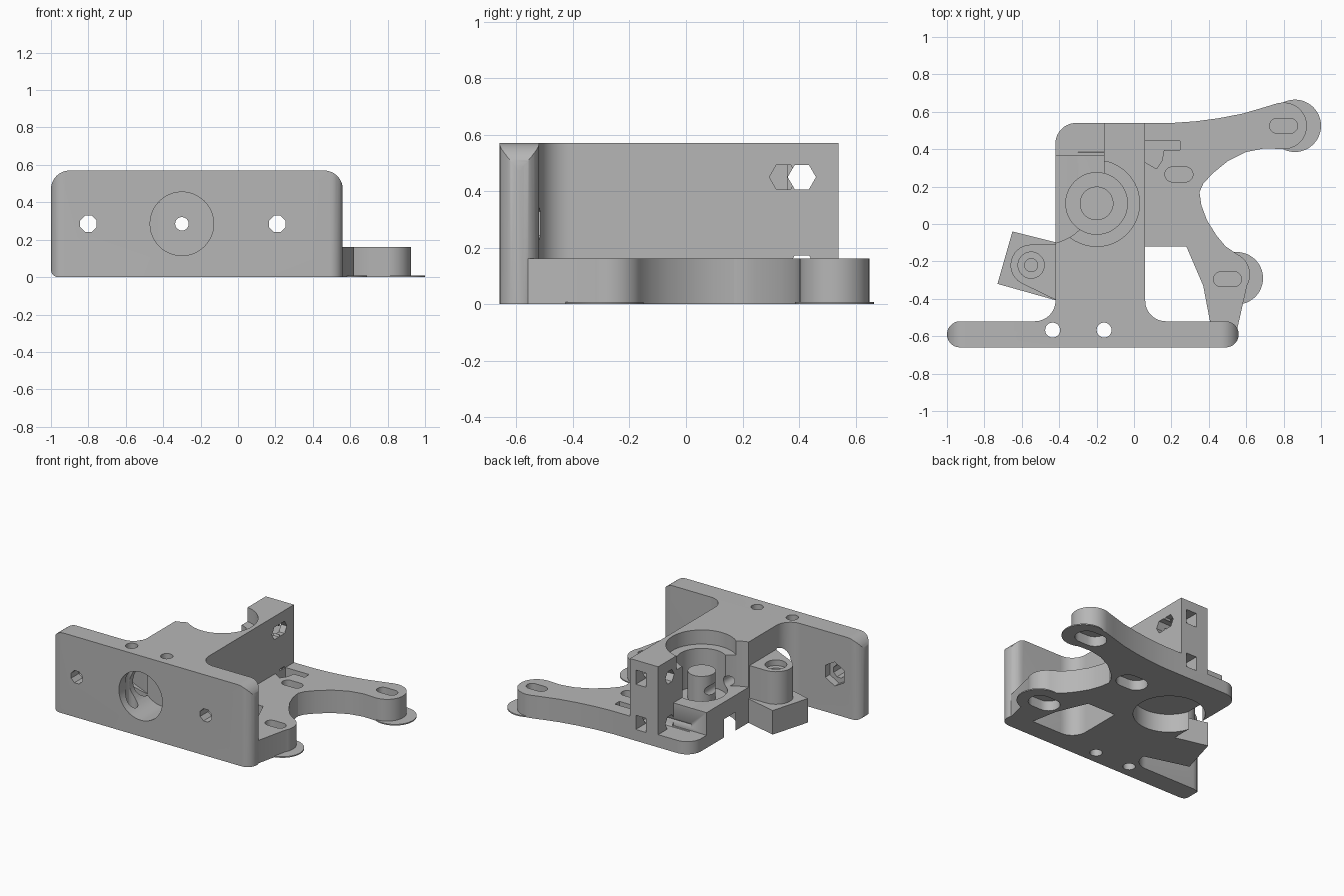
import bpy, bmesh
from math import sin, cos, radians
from mathutils import Vector

cube = bpy.data.objects.get("Cube")
if cube:
    bpy.data.objects.remove(cube)

grey = bpy.data.materials.new("plain grey")
grey.use_nodes = True
COLOUR = (0.47, 0.47, 0.47, 1)
grey.diffuse_color = COLOUR
for node in grey.node_tree.nodes:
    if node.type == 'BSDF_PRINCIPLED':
        node.inputs["Base Color"].default_value = COLOUR


def arc(cx, cy, r, a0, a1, n=14):
    """Points along an arc, angles in degrees."""
    angles = [radians(a0 + (a1 - a0) * i / n) for i in range(n + 1)]
    return [(cx + r * cos(a), cy + r * sin(a)) for a in angles]


def circle(cx, cy, r, n=48, turn=0):
    return arc(cx, cy, r, turn, turn + 360, n)[:-1]


def rect(x0, x1, y0, y1):
    return [(x0, y0), (x1, y0), (x1, y1), (x0, y1)]


def slot(cx, cy, half, r):
    return arc(cx + half, cy, r, -90, 90) + arc(cx - half, cy, r, 90, 270)


def prism(name, points, lo, hi, axis='z'):
    """Extrude a flat profile along one axis."""
    place = {'z': lambda a, b: (a, b, lo), 'y': lambda a, b: (a, lo, b),
             'x': lambda a, b: (lo, a, b)}[axis]
    step = Vector([(hi - lo) * (axis == k) for k in 'xyz'])
    bm = bmesh.new()
    face = bm.faces.new([bm.verts.new(place(*p)) for p in points])
    new = bmesh.ops.extrude_face_region(bm, geom=[face])["geom"]
    bmesh.ops.translate(bm, vec=step, verts=[g for g in new if isinstance(g, bmesh.types.BMVert)])
    bmesh.ops.recalc_face_normals(bm, faces=bm.faces)
    mesh = bpy.data.meshes.new(name)
    bm.to_mesh(mesh)
    bm.free()
    mesh.materials.append(grey)
    obj = bpy.data.objects.new(name, mesh)
    bpy.context.collection.objects.link(obj)
    return obj


def combine(tool, mode, *targets):
    """Apply a boolean to each target, then drop the tool."""
    for obj in targets:
        bpy.context.view_layer.objects.active = obj
        mod = obj.modifiers.new(mode, 'BOOLEAN')
        mod.operation, mod.solver, mod.object = mode, 'EXACT', tool
        bpy.ops.object.modifier_apply(modifier=mod.name)
    bpy.data.objects.remove(tool)


def cut(points, lo, hi, axis, *targets):
    combine(prism("cutter", points, lo, hi, axis), 'DIFFERENCE', *targets)


# Front plate: rounded in plan, then trimmed to a rounded front outline
plate = prism("front_plate", arc(-0.93, -0.59, 0.07, 90, 270)
              + arc(0.49, -0.59, 0.07, -90, 90), 0, 0.57)
front = ([(0.6, -0.1), (0.6, 0.3)] + arc(0.46, 0.47, 0.1, 0, 90)
         + arc(-0.9, 0.47, 0.1, 90, 180) + arc(-0.96, 0.04, 0.04, 180, 270) + [(-0.9, -0.1)])
front = [(x, max(z, 0)) for x, z in front]
front = front[:-1]
combine(prism("trim", front, -0.8, -0.4, 'y'), 'INTERSECT', plate)

# Main body with fillets where it meets the plate
body = prism("main_body", [(0.18, -0.54)] + arc(0.17, -0.41, 0.11, 270, 180) + [(0.06, 0.54)]
             + arc(-0.31, 0.43, 0.11, 90, 180) + arc(-0.53, -0.41, 0.11, 0, -90)
             + [(-0.53, -0.54)], 0, 0.57)

# Bearing bore, idler clearance and open rear corner
BORE = (-0.2, 0.11)
cut(circle(*BORE, 0.23), 0.47, 0.7, 'z', body)
cut(circle(*BORE, 0.165), 0.2, 0.5, 'z', body)
cut(circle(*BORE, 0.23), -0.1, 0.13, 'z', body)
cut(circle(-0.49, 0.18, 0.29), 0.25, 0.7, 'z', body)
cut(rect(-0.5, -0.16, 0.11, 0.38), 0.25, 0.7, 'z', body)
cut(rect(-0.5, -0.16, 0.37, 0.6), 0.09, 0.7, 'z', body)

# Post standing in the bore
post = prism("bore_post", circle(*BORE, 0.09), 0.18, 0.39)

# Arm plate carrying the two motor mounts
inner = [(0.7, 0.405), (0.6, 0.385), (0.5, 0.335), (0.42, 0.27), (0.37, 0.215), (0.35, 0.17),
         (0.36, 0.1), (0.39, 0.02), (0.44, -0.06), (0.49, -0.12)]
outer = [(0.7, 0.625), (0.58, 0.59), (0.45, 0.565), (0.33, 0.549), (0.2, 0.54)]
arm = prism("motor_arm", [(0.05, 0.54), (0.05, -0.12), (0.28, -0.12), (0.37, -0.33),
                          (0.41, -0.54), (0.55, -0.57)]
            + arc(0.5, -0.27, 0.12, -30, 65) + inner[::-1]
            + arc(0.8, 0.525, 0.125, -90, 105) + outer, 0, 0.162)

# Thin feet under the arm ends
feet = [prism("foot_disc", circle(x, y, 0.14), 0, 0.008)
        for x, y in ((0.86, 0.525), (0.55, -0.29))]

# Mounting slots, opened wider from underneath
for x, y in ((0.24, 0.265), (0.8, 0.525), (0.5, -0.295)):
    cut(slot(x, y, 0.035, 0.04), 0.09, 0.3, 'z', arm)
    cut(slot(x, y, 0.035, 0.075), -0.1, 0.07, 'z', arm, *feet)

# Screw channel in the arm
cut([(0.06, 0.445), (0.06, 0.33), (0.12, 0.295), (0.15, 0.34), (0.16, 0.395),
     (0.245, 0.395), (0.245, 0.445)], 0.08, 0.3, 'z', arm)

# Clamp screw holes and rear nut slots
for z in (0.45, 0.13):
    cut(circle(0.41, z, 0.05, 6), -0.3, 0.3 if z > 0.3 else 0.07, 'x', body)
    cut(rect(-0.065, 0.015, z - 0.05, z + 0.05), 0.36, 0.7, 'y', body)
cut(circle(0.345, 0.45, 0.05, 6), -0.04, 0.2, 'x', body)

# Hinge: tilted foot block with a rounded boss
block = prism("hinge_block", [(-0.65, -0.04), (-0.73, -0.32), (-0.41, -0.41), (-0.41, -0.1)],
              0, 0.17)
HINGE = (-0.55, -0.22)
boss = prism("hinge_boss", [(-0.41, -0.11)] + arc(*HINGE, 0.11, 90, 240)
             + [(-0.41, -0.41)], 0.16, 0.4)
cut(circle(*HINGE, 0.07), 0.36, 0.6, 'z', boss)
cut(circle(*HINGE, 0.035), 0.2, 0.6, 'z', boss)

# Front socket and the feed hole running through to the back
cut(circle(-0.3, 0.285, 0.17), -0.8, -0.41, 'y', plate, body)
cut(circle(-0.3, 0.285, 0.036, 24), -0.8, 0.7, 'y', body, post)

# Plate screw holes with hexagonal nut pockets behind
for x in (-0.8, 0.21):
    cut(circle(x, 0.285, 0.047, 8, 22.5), -0.8, -0.4, 'y', plate, body)
    cut(circle(x, 0.285, 0.085, 6, 30), -0.57, -0.4, 'y', plate, body)
for x in (-0.435, -0.16):
    cut(circle(x, -0.567, 0.04, 24), -0.2, 0.8, 'z', plate, body)

# Smooth the curved walls, keep the edges sharp
bpy.ops.object.select_all(action='DESELECT')
for obj in (plate, body, post, arm, block, boss, *feet):
    obj.select_set(True)
    bpy.context.view_layer.objects.active = obj
bpy.ops.object.shade_smooth_by_angle(angle=radians(30))
